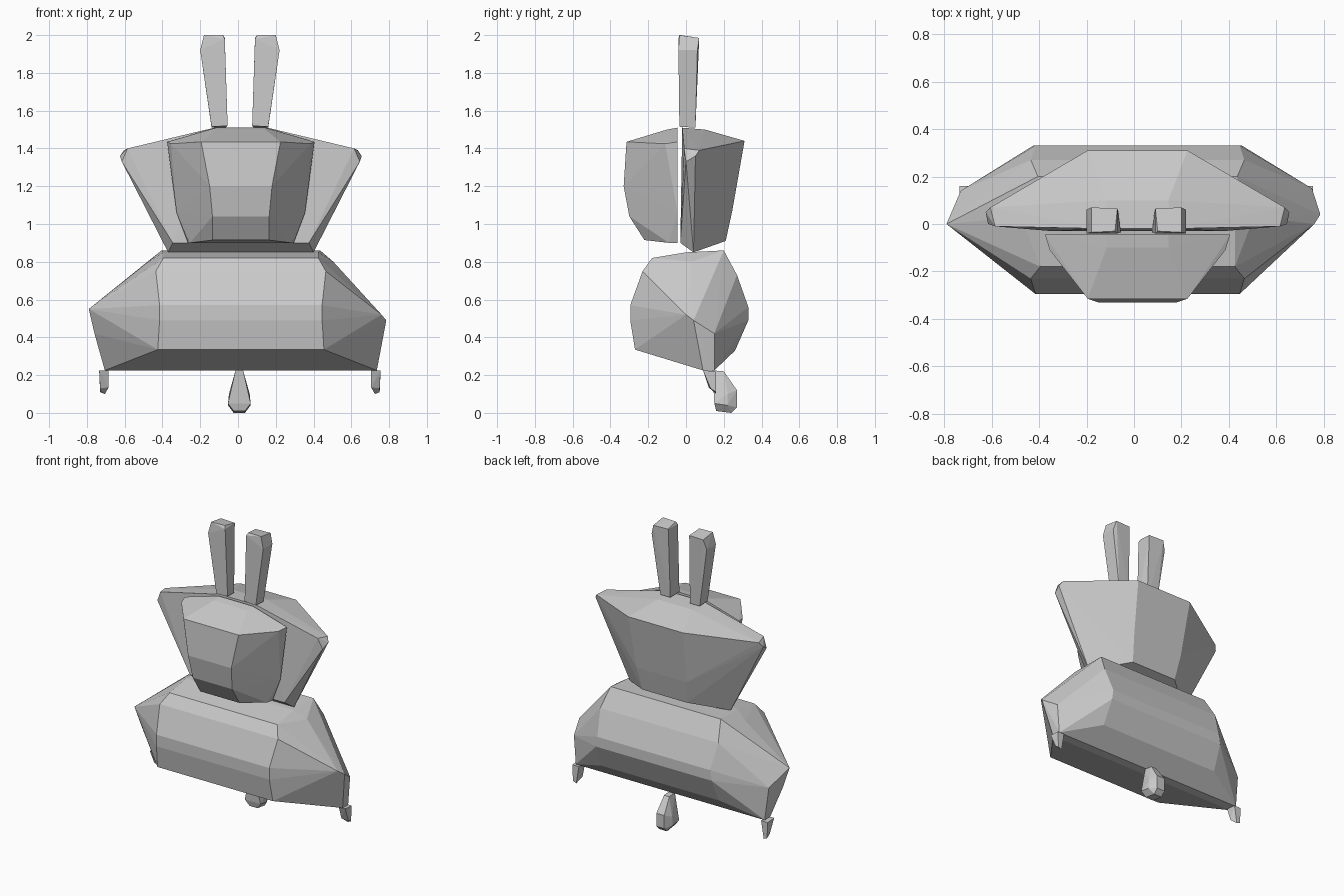
import bpy, bmesh


def hull(name, points):
    """Faceted closed shell around a few guide points."""
    bm = bmesh.new()
    for p in points:
        bm.verts.new(p)
    res = bmesh.ops.convex_hull(bm, input=bm.verts[:])
    loose = {g for g in res["geom_interior"] + res["geom_unused"]
             if isinstance(g, bmesh.types.BMVert) and g.is_valid}
    bmesh.ops.delete(bm, geom=list(loose), context='VERTS')
    bmesh.ops.recalc_face_normals(bm, faces=bm.faces[:])
    me = bpy.data.meshes.new(name)
    bm.to_mesh(me)
    bm.free()
    ob = bpy.data.objects.new(name, me)
    bpy.context.collection.objects.link(ob)
    return ob


def mirrored(half, cx=0.0):
    """Mirror (half width, y, z) points about x = cx."""
    return [(cx + s * x, y, z) for x, y, z in half for s in (-1, 1)]


# Body: wide faceted bolster with pointed ends
body = mirrored([
    (0.42, 0.20, 0.86), (0.41, 0.0, 0.85), (0.41, -0.18, 0.82),
    (0.45, -0.23, 0.75), (0.43, -0.295, 0.57), (0.43, -0.295, 0.49),
    (0.44, -0.27, 0.335), (0.44, 0.33, 0.49), (0.43, 0.33, 0.56),
    (0.45, 0.27, 0.73), (0.45, 0.26, 0.33),
    (0.49, 0.03, 0.80),
    (0.72, 0.09, 0.225), (0.72, 0.15, 0.225)], 0.015)
body += [(-0.79, 0.0, 0.55), (-0.76, 0.03, 0.42), (-0.73, 0.14, 0.45),
         (0.785, 0.04, 0.49), (0.76, 0.0, 0.52), (0.75, 0.15, 0.42)]
hull("body", body)

# Back of head: flared wedge
hull("head_back", mirrored([
    (0.14, -0.02, 1.51), (0.13, 0.10, 1.50), (0.21, 0.31, 1.44),
    (0.60, -0.01, 1.40), (0.64, 0.05, 1.36), (0.62, 0.07, 1.39),
    (0.63, 0.0, 1.33), (0.385, 0.04, 0.85), (0.36, -0.03, 0.90),
    (0.17, 0.21, 0.91), (0.19, 0.245, 1.07)], 0.015))

# Face: narrower block in front of the head
hull("face", mirrored([
    (0.13, -0.045, 1.51), (0.13, -0.10, 1.50), (0.39, -0.045, 1.435),
    (0.37, -0.11, 1.425), (0.21, -0.315, 1.435), (0.165, -0.33, 1.20),
    (0.15, -0.30, 1.04), (0.15, -0.22, 0.915),
    (0.34, -0.045, 1.06), (0.28, -0.045, 0.90), (0.27, -0.09, 0.90)], 0.015))

# Ears: tapered bars, wider at the top
for side, s in (("left", -1), ("right", 1)):
    cx = 0.01
    ear = [(0.065, -0.035, 1.52), (0.15, -0.035, 1.515),
           (0.075, 0.05, 1.51), (0.15, 0.05, 1.51),
           (0.08, -0.04, 1.98), (0.21, -0.04, 1.92), (0.19, -0.035, 2.0),
           (0.09, -0.03, 2.0), (0.08, 0.065, 1.985),
           (0.21, 0.06, 1.92), (0.19, 0.07, 1.985)]
    hull(side + "_ear", [(cx + s * x, y, z) for x, y, z in ear])

    # Feet: small pointed claws under the body ends
    foot = [(0.695, 0.09, 0.225), (0.745, 0.09, 0.225),
            (0.695, 0.16, 0.22), (0.745, 0.16, 0.22),
            (0.695, 0.12, 0.135), (0.715, 0.16, 0.10),
            (0.74, 0.16, 0.11), (0.74, 0.13, 0.13)]
    hull(side + "_foot", [(cx + s * x, y, z) for x, y, z in foot])

# Tail: drop hanging below the back
hull("tail", mirrored([
    (0.02, 0.14, 0.225), (0.02, 0.20, 0.22), (0.06, 0.15, 0.05),
    (0.06, 0.22, 0.04), (0.03, 0.16, 0.01), (0.03, 0.24, 0.0),
    (0.03, 0.27, 0.03), (0.03, 0.27, 0.12), (0.055, 0.22, 0.10)], 0.007))
